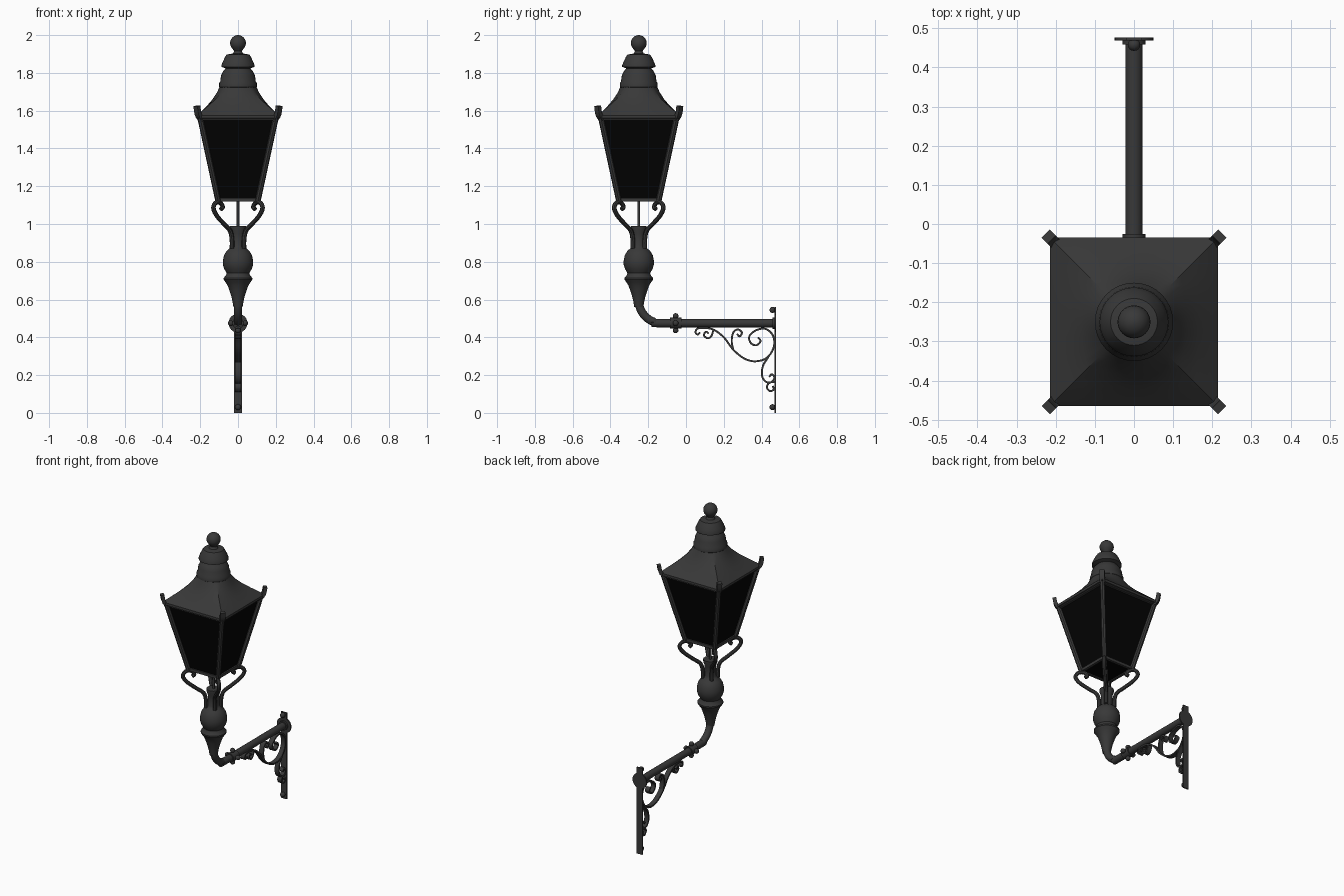
import bpy, bmesh
from math import sin, cos, pi, radians
from mathutils import Vector

cube = bpy.data.objects.get("Cube")
if cube:
    bpy.data.objects.remove(cube)

LAMP_Y = -0.25
PIPE_Z = 0.475


def material(name, value, rough):
    m = bpy.data.materials.new(name)
    m.use_nodes = True
    color = (value, value, value, 1)
    m.diffuse_color = color
    node = m.node_tree.nodes["Principled BSDF"]
    node.inputs["Base Color"].default_value = color
    node.inputs["Roughness"].default_value = rough
    return m


iron = material("dark iron", 0.04, 0.6)
glass = material("black glass", 0.001, 0.5)


def skin(name, rings, mat=iron, angle=35):
    """Join rings of points into a capped, closed surface."""
    bm = bmesh.new()
    loops = [[bm.verts.new(p) for p in ring] for ring in rings]
    n = len(loops[0])
    for a, b in zip(loops, loops[1:]):
        for i in range(n):
            j = (i + 1) % n
            bm.faces.new((a[i], a[j], b[j], b[i]))
    bm.faces.new(loops[0][::-1])
    bm.faces.new(loops[-1])
    bmesh.ops.recalc_face_normals(bm, faces=bm.faces)
    mesh = bpy.data.meshes.new(name)
    bm.to_mesh(mesh)
    bm.free()
    mesh.materials.append(mat)
    ob = bpy.data.objects.new(name, mesh)
    bpy.context.collection.objects.link(ob)
    bpy.ops.object.select_all(action='DESELECT')
    ob.select_set(True)
    bpy.context.view_layer.objects.active = ob
    bpy.ops.object.shade_smooth_by_angle(angle=radians(angle))
    return ob


def loft(name, profile, n=32, mat=iron, angle=35):
    """Profile of (half width, z, squareness) around the lamp axis."""
    rings = []
    for r, z, square in profile:
        ring = []
        for i in range(n):
            a = 2 * pi * (i + 0.5 * (n == 4)) / n
            c, s = cos(a), sin(a)
            k = r * (1 - square + square / max(abs(c), abs(s)))
            ring.append((k * c, LAMP_Y + k * s, z))
        rings.append(ring)
    return skin(name, rings, mat, angle)


def lathe(name, profile):
    return loft(name, [(r, z, 0) for r, z in profile])


def round_section(r, n=16):
    return [(r * cos(2 * pi * i / n), r * sin(2 * pi * i / n)) for i in range(n)]


def flat_section(w, t):
    return [(w, t), (-w, t), (-w, -t), (w, -t)]


def smooth_path(pts, steps):
    """Catmull-Rom curve through the points."""
    p = [Vector(q) for q in pts]
    p = [2 * p[0] - p[1]] + p + [2 * p[-1] - p[-2]]
    out = []
    for a, b, c, d in zip(p, p[1:], p[2:], p[3:]):
        for i in range(steps):
            t = i / steps
            out.append(0.5 * (2 * b + (c - a) * t + (2 * a - 5 * b + 4 * c - d) * t ** 2
                              + (3 * b - a - 3 * c + d) * t ** 3))
    return out + [p[-2]]


def sweep(name, pts, section, heading=90, origin=(0, 0, 0), steps=5):
    """Sweep a section along a path of (distance, z) in a vertical plane."""
    u = Vector((cos(radians(heading)), sin(radians(heading)), 0))
    w = Vector((-u.y, u.x, 0))
    up = Vector((0, 0, 1))
    path = smooth_path(pts, steps)
    rings = []
    for i, p in enumerate(path):
        t = (path[min(i + 1, len(path) - 1)] - path[max(i - 1, 0)]).normalized()
        centre = Vector(origin) + u * p.x + up * p.y
        side = -u * t.y + up * t.x
        rings.append([centre + w * a + side * b for a, b in section])
    return skin(name, rings)


def ball(name, centre, r):
    c = Vector(centre)
    rings = []
    for j in range(9):
        a = pi * (j + 0.15) / 8.3
        rings.append([c + Vector((x, y, -r * cos(a)))
                      for x, y in round_section(r * sin(a))])
    return skin(name, rings)


# Finial and stacked vent caps
arc = [pi * i / 12 for i in range(1, 12)]
lathe("finial", [(0.036, 1.885), (0.028, 1.9), (0.02, 1.915)]
      + [(0.042 * sin(a), 1.958 - 0.042 * cos(a)) for a in arc[2:]] + [(0.003, 2.0)])
lathe("upper_cap", [(0.055, 1.82), (0.088, 1.832), (0.088, 1.84), (0.08, 1.86),
                    (0.068, 1.885), (0.06, 1.897), (0.03, 1.902)])
lathe("lower_cap", [(0.09, 1.715), (0.1, 1.725), (0.1, 1.745), (0.094, 1.755), (0.09, 1.785),
                    (0.078, 1.81), (0.06, 1.83), (0.055, 1.845)])

# Flared roof that turns from round to square
loft("roof", [(0.2, 1.555, 1), (0.215, 1.56, 1), (0.215, 1.575, 1), (0.195, 1.595, 0.97),
              (0.165, 1.625, 0.85), (0.135, 1.66, 0.6), (0.112, 1.695, 0.3), (0.098, 1.725, 0)],
     n=48)

# Tapered glass body: the four-sided ring needs its corner radius
loft("glass_panes", [(0.1 * 2 ** 0.5, 1.125, 0), (0.194 * 2 ** 0.5, 1.56, 0)],
     n=4, mat=glass)

# Frame corners, horns and scroll arms on the diagonals; rails on the sides
axis = (0, LAMP_Y, 0)
collar_arm = [(0.045, 0.87), (0.046, 0.92), (0.06, 0.965), (0.105, 1.0), (0.16, 1.045),
              (0.184, 1.085), (0.165, 1.114), (0.132, 1.112), (0.115, 1.09), (0.128, 1.078)]
for i in range(4):
    diag = 45 + 90 * i
    sweep(f"corner_bar_{i}", [(0.148, 1.12), (0.284, 1.565)], round_section(0.015, 8),
          diag, axis, 1)
    sweep(f"roof_horn_{i}", [(0.272, 1.55), (0.298, 1.58), (0.308, 1.625)],
          flat_section(0.015, 0.011), diag, axis)
    sweep(f"scroll_arm_{i}", collar_arm, round_section(0.012, 8), diag, axis)
    for part, d, z in (("bottom", 0.104, 1.128), ("top", 0.201, 1.56)):
        sweep(f"{part}_rail_{i}", [(d - 0.009, z), (d + 0.007, z)],
              flat_section(d, 0.009), 90 * i, axis, 1)
lathe("gas_rod", [(0.007, 0.97), (0.007, 1.13)])

# Turned column with its ball
lathe("column", [(0.024, 0.56), (0.029, 0.59), (0.036, 0.62), (0.046, 0.65), (0.055, 0.675),
                 (0.066, 0.692), (0.076, 0.706), (0.076, 0.714), (0.064, 0.728), (0.06, 0.74),
                 (0.073, 0.762), (0.08, 0.785), (0.08, 0.805), (0.074, 0.835), (0.06, 0.858),
                 (0.042, 0.873), (0.034, 0.885), (0.034, 0.95), (0.042, 0.975), (0.042, 0.99)])

# Bent pipe running back to the wall
bend = [(-0.13 - 0.12 * cos(a), PIPE_Z + 0.12 * (1 - sin(a)))
        for a in [pi / 2 * i / 6 for i in range(7)]]
sweep("bent_pipe", [(LAMP_Y, 0.63)] + bend + [(0.47, PIPE_Z)], round_section(0.022), steps=3)

# Sleeve joint with bolts
sweep("pipe_sleeve", [(-0.085, PIPE_Z), (-0.025, PIPE_Z)], round_section(0.029), steps=1)
for i in range(4):
    a = pi / 2 * i
    ball(f"sleeve_bolt_{i}", (0.038 * cos(a), -0.055, PIPE_Z + 0.038 * sin(a)), 0.015)

# Wall plate, rose and bolts
sweep("wall_plate", [(0.473, 0), (0.473, 0.56)], flat_section(0.02, 0.004), steps=1)
sweep("wall_rose", [(0.469, PIPE_Z), (0.477, PIPE_Z)], round_section(0.05, 24), steps=1)
sweep("wall_collar", [(0.458, PIPE_Z), (0.472, PIPE_Z)], round_section(0.03), steps=1)
for i, z in enumerate((0.03, 0.545)):
    ball(f"wall_bolt_{i}", (0, 0.458, z), 0.016)

# Wrought scrollwork under the pipe
scrolls = {
    "main_scroll": [(0.075, 0.425), (0.06, 0.415), (0.05, 0.43), (0.07, 0.449), (0.14, 0.443),
                    (0.2, 0.4), (0.25, 0.335), (0.31, 0.287), (0.37, 0.273), (0.43, 0.293),
                    (0.465, 0.35), (0.46, 0.41), (0.42, 0.445), (0.37, 0.437), (0.335, 0.405),
                    (0.343, 0.37), (0.372, 0.358), (0.395, 0.38), (0.38, 0.4)],
    "front_curl": [(0.145, 0.44), (0.135, 0.408), (0.115, 0.395), (0.095, 0.41),
                   (0.105, 0.43), (0.12, 0.42)],
    "middle_curl": [(0.25, 0.335), (0.242, 0.38), (0.25, 0.425), (0.275, 0.442),
                    (0.296, 0.425), (0.284, 0.405), (0.27, 0.418)],
    "lower_scroll": [(0.435, 0.295), (0.408, 0.25), (0.402, 0.2), (0.42, 0.167),
                     (0.45, 0.162), (0.468, 0.185), (0.455, 0.205), (0.44, 0.19)],
    "bottom_curl": [(0.47, 0.165), (0.44, 0.158), (0.428, 0.135), (0.445, 0.115),
                    (0.465, 0.125), (0.458, 0.143)],
}
for name, pts in scrolls.items():
    sweep(name, pts, flat_section(0.015, 0.005))
